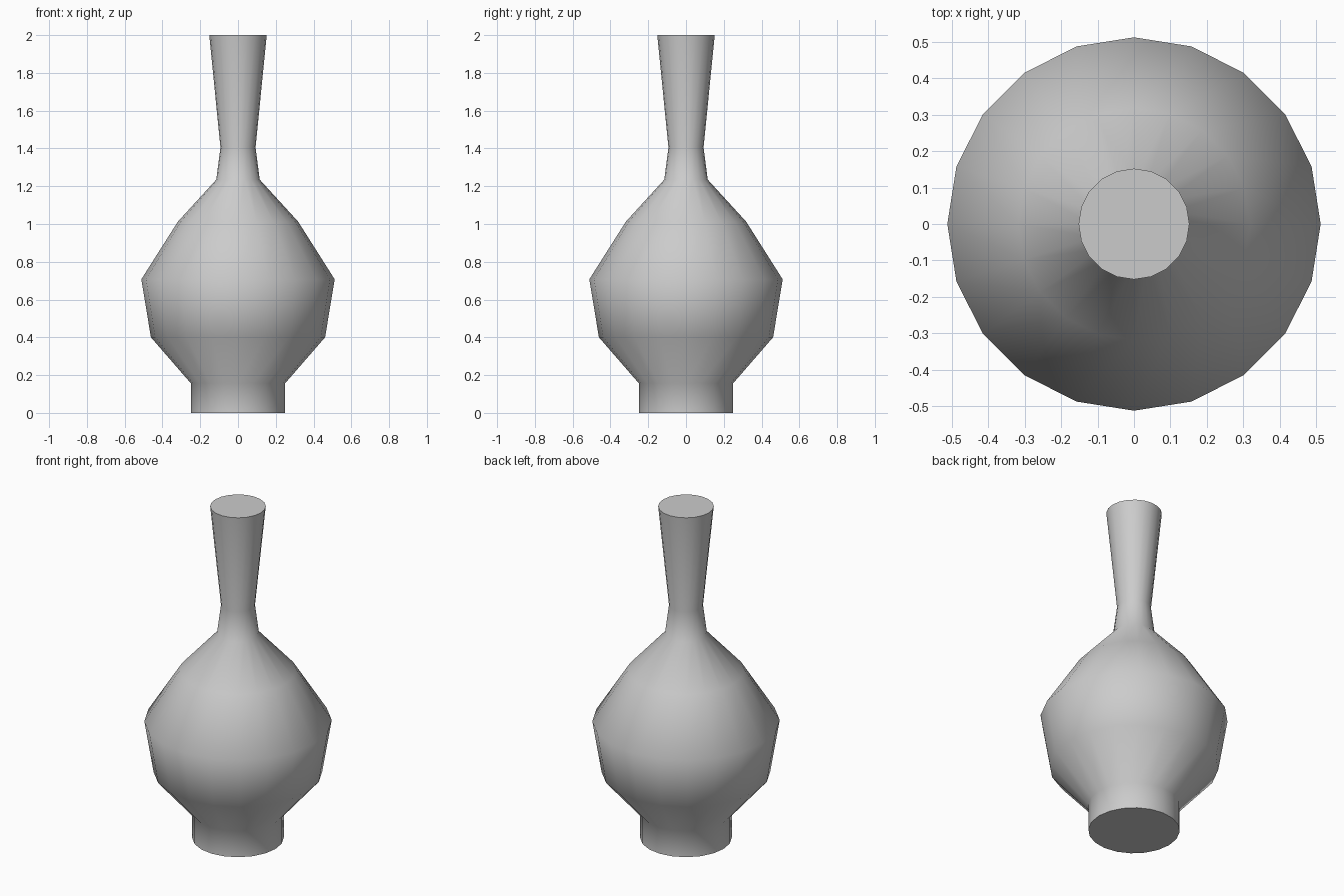
import bpy, bmesh
from math import cos, sin, tau

if "Cube" in bpy.data.objects:
    bpy.data.objects.remove(bpy.data.objects["Cube"])

SIDES = 20
# Vase outline: (radius, height) from foot to rim
PROFILE = [(0.25, 0.0), (0.25, 0.157), (0.461, 0.40), (0.512, 0.707),
           (0.318, 1.013), (0.115, 1.235), (0.093, 1.405), (0.152, 2.0)]

bm = bmesh.new()
rings = [[bm.verts.new((r * cos(tau * i / SIDES), r * sin(tau * i / SIDES), z))
          for i in range(SIDES)] for r, z in PROFILE]

# Smooth wall between neighbouring rings
for low, high in zip(rings, rings[1:]):
    for i in range(SIDES):
        j = (i + 1) % SIDES
        bm.faces.new((low[i], low[j], high[j], high[i])).smooth = True

# Flat closed foot and mouth, with crisp rims
for cap in (bm.faces.new(rings[0][::-1]), bm.faces.new(rings[-1])):
    cap.smooth = False
    for edge in cap.edges:
        edge.smooth = False

mesh = bpy.data.meshes.new("vase")
bm.to_mesh(mesh)
bm.free()
vase = bpy.data.objects.new("vase", mesh)
bpy.context.collection.objects.link(vase)
